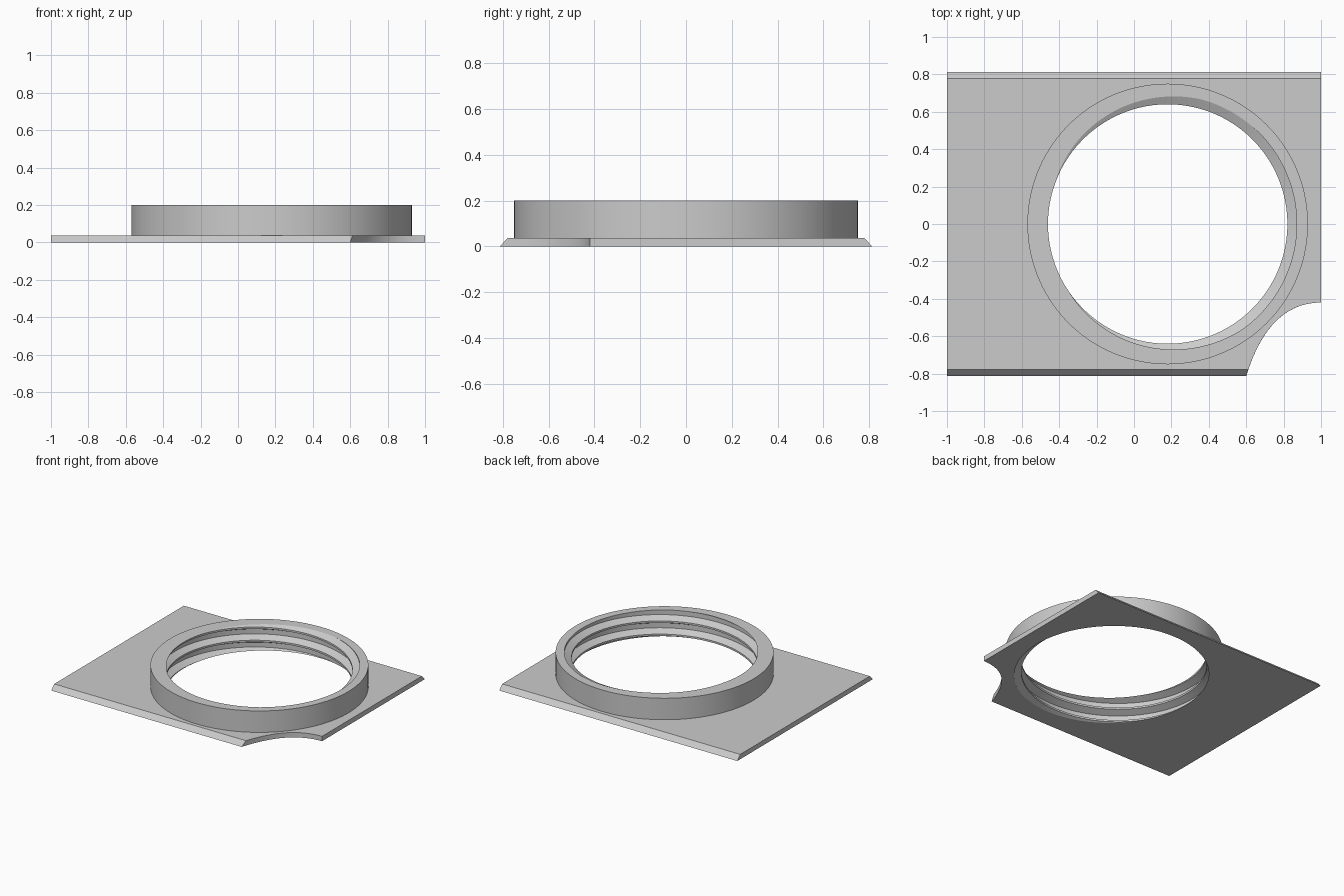
import bpy
import bmesh
from math import cos, sin, pi, floor, sqrt, radians

cube = bpy.data.objects.get("Cube")
if cube:
    bpy.data.objects.remove(cube)

# Main sizes
CX = 0.18                        # collar centre
PLATE_H, TOP = 0.037, 0.2        # plate and collar heights
R_OUT, R_ROOT, R_CREST = 0.75, 0.69, 0.64
PITCH, PHASE = 0.1, 190 / 360    # thread pitch, crest angle at the top
BREAKS = (-0.32, -0.07, 0.07, 0.32)
SEG = 144


def thread_radius(turn, z):
    """Trapezoid thread: narrow crest, sloped flanks, wide root."""
    u = (z - TOP) / PITCH - turn + PHASE
    u = abs(u - floor(u + 0.5))
    t = min(max((u - BREAKS[2]) / (BREAKS[3] - BREAKS[2]), 0), 1)
    return R_CREST + (R_ROOT - R_CREST) * t


def thread_column(i):
    """Points up the bore at one angle, following the helix."""
    turn, a = i / SEG, 2 * pi * i / SEG
    zs = [TOP + PITCH * (turn - PHASE + k + b) for k in range(-5, 4) for b in BREAKS]
    pts = []
    for z in [0] + [min(max(z, 0), TOP) for z in zs] + [TOP]:
        r = thread_radius(turn, z)
        pts.append((CX + r * cos(a), r * sin(a), z))
    return pts


def collar_column(i):
    a = 2 * pi * i / SEG
    return [(CX + R_OUT * cos(a), R_OUT * sin(a), z) for z in (PLATE_H, TOP)]


def plate_outline(edge, z, steps=24):
    """Rectangle whose front left corner is scooped out by a curve."""
    pts = [(1, edge, z), (-1, edge, z), (-1, -edge, z)]
    start = sqrt((edge - 0.42) / 0.393)
    for j in range(steps + 1):
        s = start * (1 - j / steps)
        t = 1 - s
        pts.append((0.6 * s * s + 1.44 * s * t + t * t, -0.42 - 0.393 * s * s, z))
    return pts


def loft(bm, columns):
    cols = [[bm.verts.new(p) for p in c] for c in columns]
    for a, b in zip(cols, cols[1:]):
        for j in range(len(a) - 1):
            bm.faces.new((a[j], b[j], b[j + 1], a[j + 1]))


bm = bmesh.new()
# Threaded bore and outer collar wall
loft(bm, [thread_column(i) for i in range(SEG + 1)])
loft(bm, [collar_column(i) for i in range(SEG + 1)])
# Plate rim, with sloped front and back edges
rim = list(zip(plate_outline(0.813, 0), plate_outline(0.778, PLATE_H)))
loft(bm, rim + rim[:1])
bmesh.ops.remove_doubles(bm, verts=bm.verts, dist=0.00002)
bmesh.ops.dissolve_degenerate(bm, edges=bm.edges, dist=0.00002)

# Flat underside, plate top and collar top
for level in (0, PLATE_H, TOP):
    edges = [e for e in bm.edges if e.is_boundary
             and all(abs(v.co.z - level) < 0.0001 for v in e.verts)]
    bmesh.ops.triangle_fill(bm, edges=edges, use_beauty=True, normal=(0, 0, 1))
bmesh.ops.recalc_face_normals(bm, faces=bm.faces)

mesh = bpy.data.meshes.new("threaded_mount_plate")
bm.to_mesh(mesh)
bm.free()
plate = bpy.data.objects.new("threaded_mount_plate", mesh)
bpy.context.collection.objects.link(plate)

# Grey material
grey = bpy.data.materials.new("light_grey")
grey.use_nodes = True
colour = (0.6, 0.6, 0.6, 1)
grey.diffuse_color = colour
grey.node_tree.nodes["Principled BSDF"].inputs["Base Color"].default_value = colour
mesh.materials.append(grey)

# Smooth round walls, sharp edges kept
bpy.ops.object.select_all(action='DESELECT')
plate.select_set(True)
bpy.context.view_layer.objects.active = plate
bpy.ops.object.shade_smooth_by_angle(angle=radians(25))
